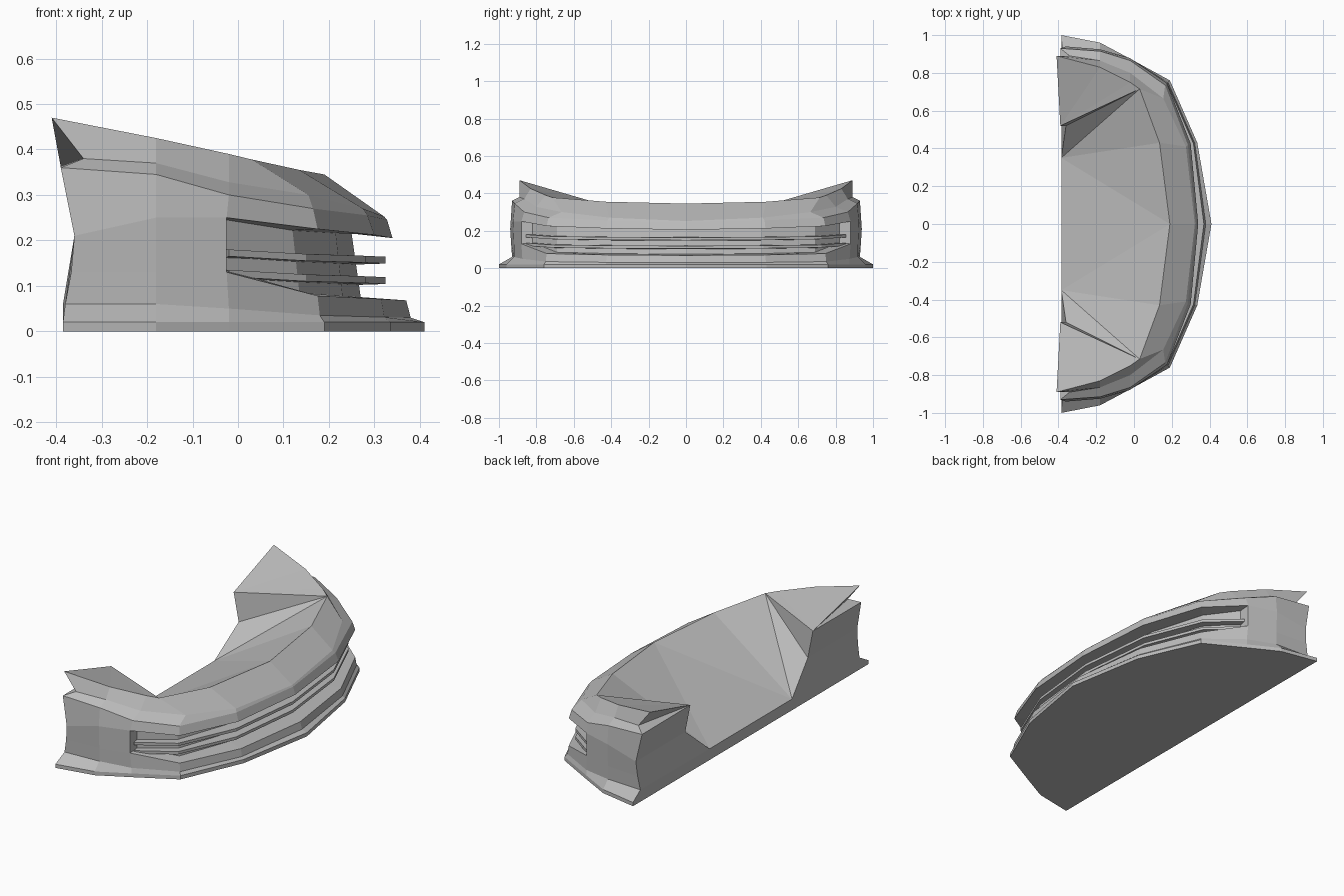
import bpy
import bmesh
from mathutils import Vector

default_cube = bpy.data.objects.get("Cube")
if default_cube:
    bpy.data.objects.remove(default_cube, do_unlink=True)

grey = bpy.data.materials.new("plain grey")
grey.use_nodes = True
grey.diffuse_color = (0.5, 0.5, 0.5, 1)
grey.node_tree.nodes["Principled BSDF"].inputs["Base Color"].default_value = (0.5, 0.5, 0.5, 1)


def make_part(name, polygons):
    """Flat-shaded half part from polygons of points, mirrored across the centre line."""
    bm = bmesh.new()
    for polygon in polygons:
        bm.faces.new([bm.verts.new(point) for point in polygon])
    bmesh.ops.remove_doubles(bm, verts=bm.verts, dist=0.0005)
    mesh = bpy.data.meshes.new(name)
    bm.to_mesh(mesh)
    bm.free()
    mesh.materials.append(grey)
    part = bpy.data.objects.new(name, mesh)
    bpy.context.collection.objects.link(part)
    mirror = part.modifiers.new("mirror", "MIRROR")
    mirror.use_axis = (False, True, False)
    return part


def loft(*curves):
    """Strips of quads between successive curves, listed from top to bottom."""
    polygons = []
    for upper, lower in zip(curves, curves[1:]):
        for i in range(len(upper) - 1):
            polygons.append([upper[i], upper[i + 1], lower[i + 1], lower[i]])
    return polygons


def moved(curve, dz):
    return [Vector(point) + Vector((0, 0, dz)) for point in curve]


# Character lines, each running from the rear corner round to the centre of the nose
top_edge = [(-.41, .89, .47), (-.18, .83, .425), (-.02, .75, .39),
            (.03, .715, .378), (.135, .43, .355), (.19, 0, .345)]
crease = [(-.34, .89, .38), (-.18, .865, .37), (-.02, .80, .328),
          (.155, .665, .30), (.275, .41, .27), (.322, 0, .252)]
shoulder = [(-.39, .93, .36), (-.18, .915, .345), (-.02, .865, .30),
            (.165, .735, .27), (.285, .42, .255), (.328, 0, .245)]
mouth_top = [(-.36, .94, .21), (-.18, .925, .25), (-.025, .88, .25),
             (.175, .745, .225), (.30, .425, .212), (.34, 0, .205)]
mouth_bottom = [(-.367, .935, .13), (-.18, .92, .13), (-.025, .88, .13),
                (.175, .745, .078), (.315, .425, .071), (.37, 0, .068)]
skirt = [(-.38, .93, .06), (-.18, .92, .06), (-.02, .875, .05),
         (.18, .75, .035), (.322, .427, .031), (.38, 0, .03)]
lip_top = [(-.385, 1, .02), (-.18, .96, .02), (-.02, .875, .02),
           (.19, .76, .02), (.335, .43, .02), (.41, 0, .02)]
lip_bottom = moved(lip_top, -.02)

# Outer skin: upper shell, side panel behind the grille, lower panel with lip
make_part("upper_shell", loft(top_edge, crease, shoulder, mouth_top))
make_part("side_panel", loft(mouth_top[:3], mouth_bottom[:3]))
make_part("lower_panel", loft(mouth_bottom, skirt, lip_top, lip_bottom))

# Grille recess with its end jamb
recess_top = [(-.025, .82, .245), (.12, .69, .222), (.215, .4, .216), (.25, 0, .215)]
recess_bottom = [(-.025, .82, .135), (.135, .69, .085), (.23, .4, .078), (.27, 0, .075)]
jamb = [mouth_top[2], recess_top[0], recess_bottom[0], mouth_bottom[2]]
make_part("grille_recess",
          loft(mouth_top[2:], recess_top, recess_bottom, mouth_bottom[2:]) + [jamb])

# Two grille bars across the recess
bar_front = [(-.02, .855, .18), (.15, .725, .17), (.28, .415, .166), (.325, 0, .164)]
bar_rear = [(-.03, .80, .18), (.1, .66, .172), (.2, .38, .168), (.235, 0, .166)]
for name, drop in (("upper_grille_bar", 0), ("lower_grille_bar", -.045)):
    section = [moved(bar_rear, drop), moved(bar_front, drop),
               moved(bar_front, drop - .015), moved(bar_rear, drop - .02)]
    make_part(name, loft(*section) + [[curve[0] for curve in section]])

# Inner corner points of the rear wall
flap_tip = (-.39, .52, .362)
wall_bend = (-.36, .52, .21)
wall_foot = (-.385, .35, .06)
wall_centre = (-.385, 0, .06)
floor_centre = (-.385, 0, 0)

# Raised corner flap on top
flap = [[top_edge[i + 1], top_edge[i], flap_tip] for i in range(3)]
make_part("corner_flap", flap + [[top_edge[0], crease[0], flap_tip]])

# Sloping deck between the flaps
make_part("sloping_deck", [
    [top_edge[3], flap_tip, wall_bend],
    [top_edge[3], wall_bend, wall_foot],
    [top_edge[4], top_edge[3], wall_foot],
    [top_edge[5], top_edge[4], wall_foot],
    [top_edge[5], wall_foot, wall_centre],
])

# Rear wall and flat underside
make_part("rear_wall", [
    [crease[0], shoulder[0], flap_tip],
    [shoulder[0], mouth_top[0], wall_bend, flap_tip],
    [mouth_top[0], mouth_bottom[0], skirt[0], wall_foot, wall_bend],
    [skirt[0], lip_top[0], lip_bottom[0], floor_centre, wall_centre, wall_foot],
])
make_part("underside", [lip_bottom + [floor_centre]])
